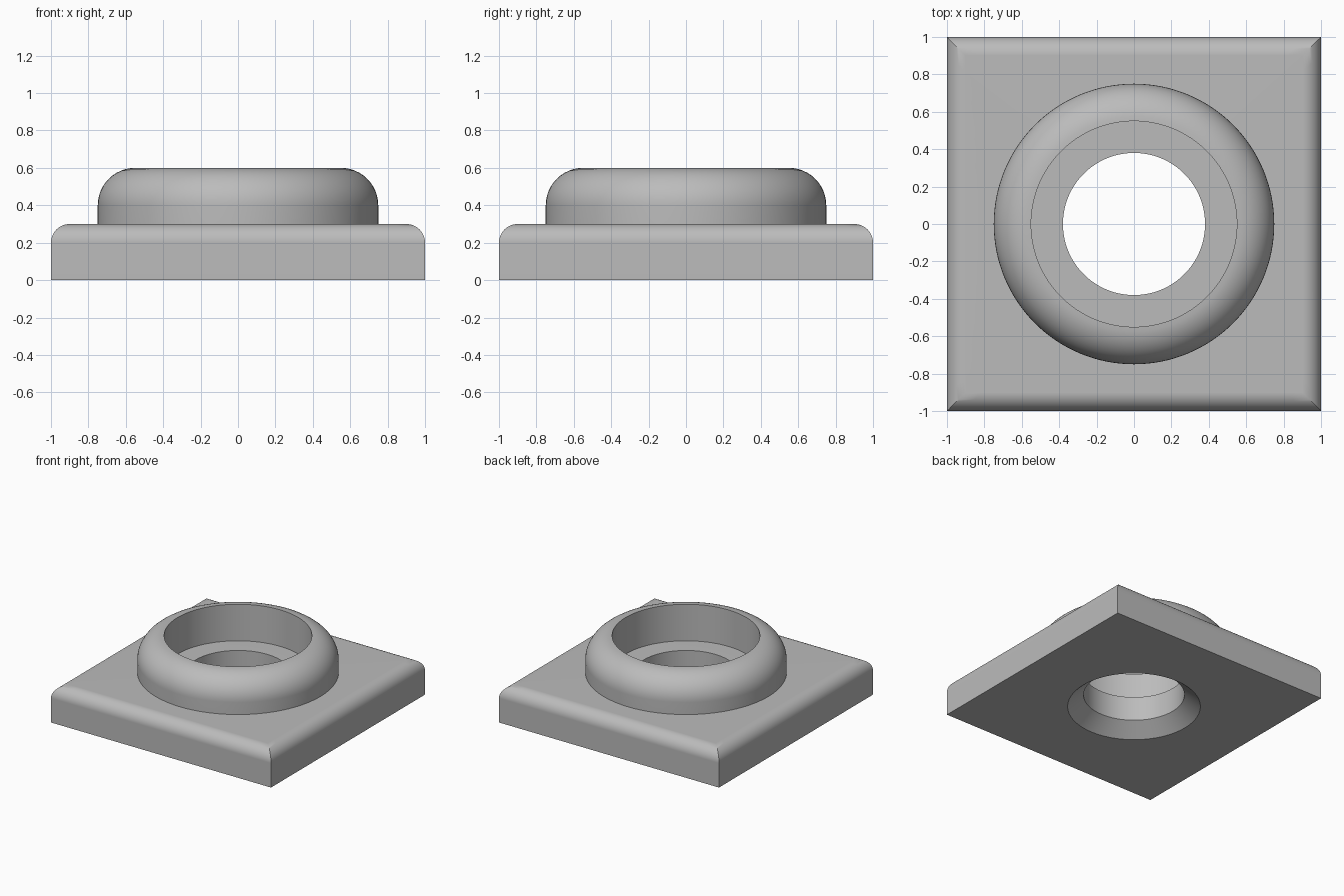
import bpy
import bmesh
import math

SIDES = 128      # divides by 8, so square rings get true corners
STEPS = 12       # segments per rounded edge

default = bpy.data.objects.get("Cube")
if default:
    bpy.data.objects.remove(default, do_unlink=True)

grey = bpy.data.materials.new("plain grey")
grey.use_nodes = True
colour = (0.5, 0.5, 0.5, 1)
grey.diffuse_color = colour
grey.node_tree.nodes["Principled BSDF"].inputs["Base Color"].default_value = colour


def ring(bm, shape, size, z):
    """One loop of vertices, round or square, at height z."""
    verts = []
    for i in range(SIDES):
        a = 2 * math.pi * i / SIDES
        x, y = math.cos(a), math.sin(a)
        scale = size / max(abs(x), abs(y)) if shape == "square" else size
        verts.append(bm.verts.new((x * scale, y * scale, z)))
    return verts


def fillet(shape, size, z, radius):
    """Rings of a quarter round, from the side wall up to the top."""
    angles = [math.pi / 2 * i / STEPS for i in range(STEPS + 1)]
    return [(shape, size - radius + radius * math.cos(a),
             z - radius + radius * math.sin(a)) for a in angles]


def loft(name, profile, closed):
    """Skin a list of rings into a smooth object with sharp edges kept."""
    bm = bmesh.new()
    rings = [ring(bm, *p) for p in profile]
    pairs = list(zip(rings, rings[1:]))
    if closed:
        pairs.append((rings[-1], rings[0]))
    for low, high in pairs:
        for i in range(SIDES):
            j = (i + 1) % SIDES
            bm.faces.new((low[i], low[j], high[j], high[i]))
    mesh = bpy.data.meshes.new(name)
    bm.to_mesh(mesh)
    bm.free()
    mesh.materials.append(grey)
    obj = bpy.data.objects.new(name, mesh)
    bpy.context.collection.objects.link(obj)
    bpy.ops.object.select_all(action="DESELECT")
    obj.select_set(True)
    bpy.context.view_layer.objects.active = obj
    bpy.ops.object.shade_smooth_by_angle(angle=math.radians(30))
    weighted = obj.modifiers.new("even shading", "WEIGHTED_NORMAL")
    weighted.keep_sharp = True
    return obj


# Square plate with rounded top edges and a hole countersunk from below
loft("base_plate",
     [("round", 0.5, 0), ("square", 1, 0)]
     + fillet("square", 1, 0.3, 0.1)
     + [("round", 0.38, 0.3), ("round", 0.38, 0.1)],
     closed=True)

# Round collar with a rolled shoulder and a straight bore down to the plate
loft("collar",
     [("round", 0.75, 0.3)]
     + fillet("round", 0.75, 0.6, 0.2)
     + [("round", 0.55, 0.3)],
     closed=False)
